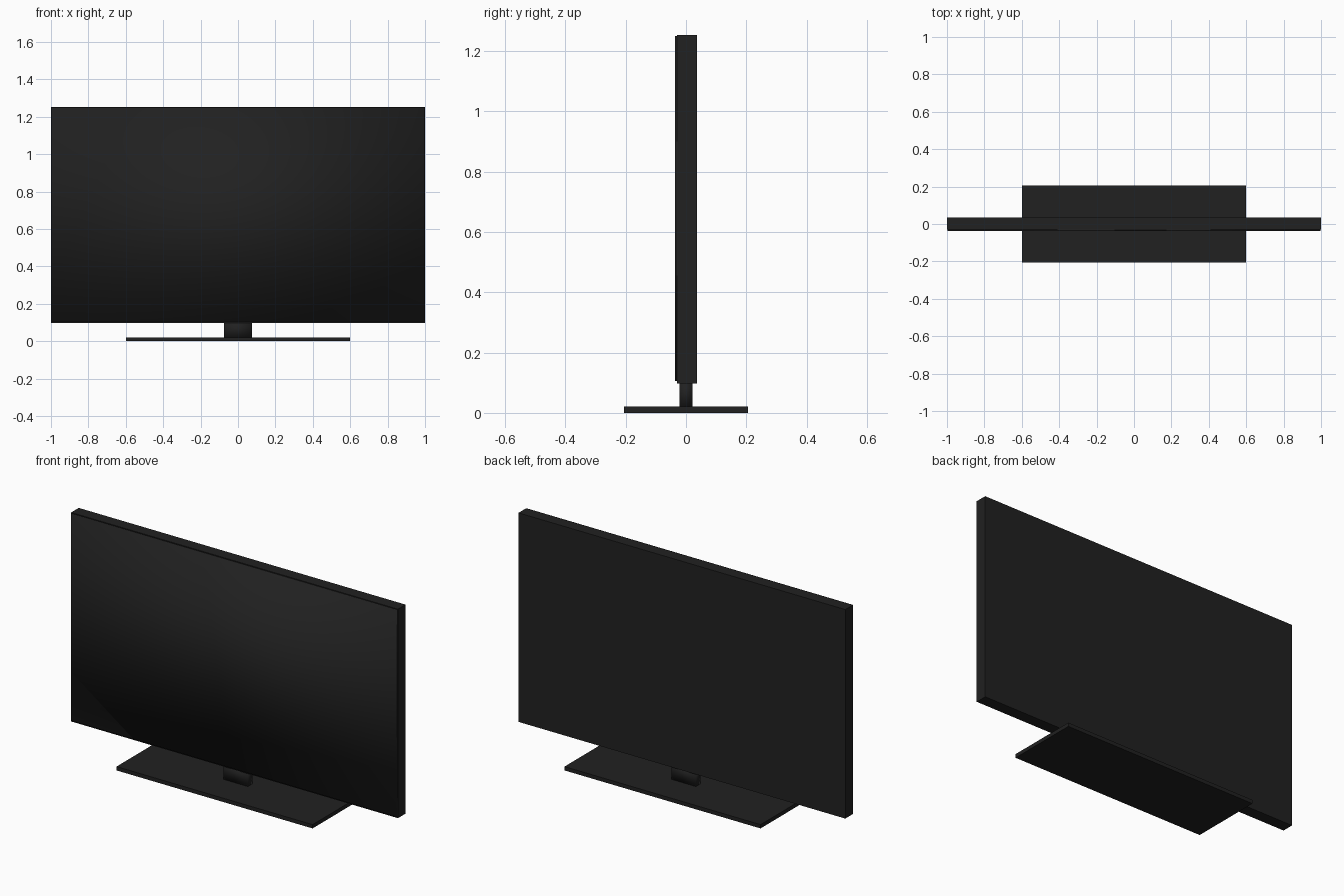
import bpy
import bmesh
from mathutils import Matrix, Vector

old = bpy.data.objects.get("Cube")
if old:
    bpy.data.objects.remove(old, do_unlink=True)


def material(name, value):
    mat = bpy.data.materials.new(name)
    mat.use_nodes = True
    colour = (value, value, value, 1)
    mat.diffuse_color = colour
    mat.node_tree.nodes["Principled BSDF"].inputs["Base Color"].default_value = colour
    return mat


def box(name, low, high, mat, smooth=False):
    """Box between two opposite corners."""
    low, high = Vector(low), Vector(high)
    bm = bmesh.new()
    bmesh.ops.create_cube(bm, size=1)
    size = high - low
    bm.transform(Matrix.Translation((low + high) / 2) @ Matrix.Diagonal((*size, 1)))
    for face in bm.faces:
        face.smooth = smooth
    mesh = bpy.data.meshes.new(name)
    bm.to_mesh(mesh)
    bm.free()
    mesh.materials.append(mat)
    obj = bpy.data.objects.new(name, mesh)
    bpy.context.collection.objects.link(obj)
    return obj


black = material("black plastic", 0.015)
glass = material("dark screen glass", 0.015)

# Stand: flat foot and short neck
box("stand_base", (-0.6, -0.205, 0), (0.6, 0.205, 0.021), black)
box("stand_neck", (-0.075, -0.021, 0.015), (0.075, 0.021, 0.11), black, smooth=True)

# Housing, with a slightly smaller softly shaded screen on its front
box("housing", (-1, -0.03, 0.097), (1, 0.036, 1.253), black)
box("screen", (-0.997, -0.037, 0.105), (0.997, -0.029, 1.25), glass, smooth=True)
